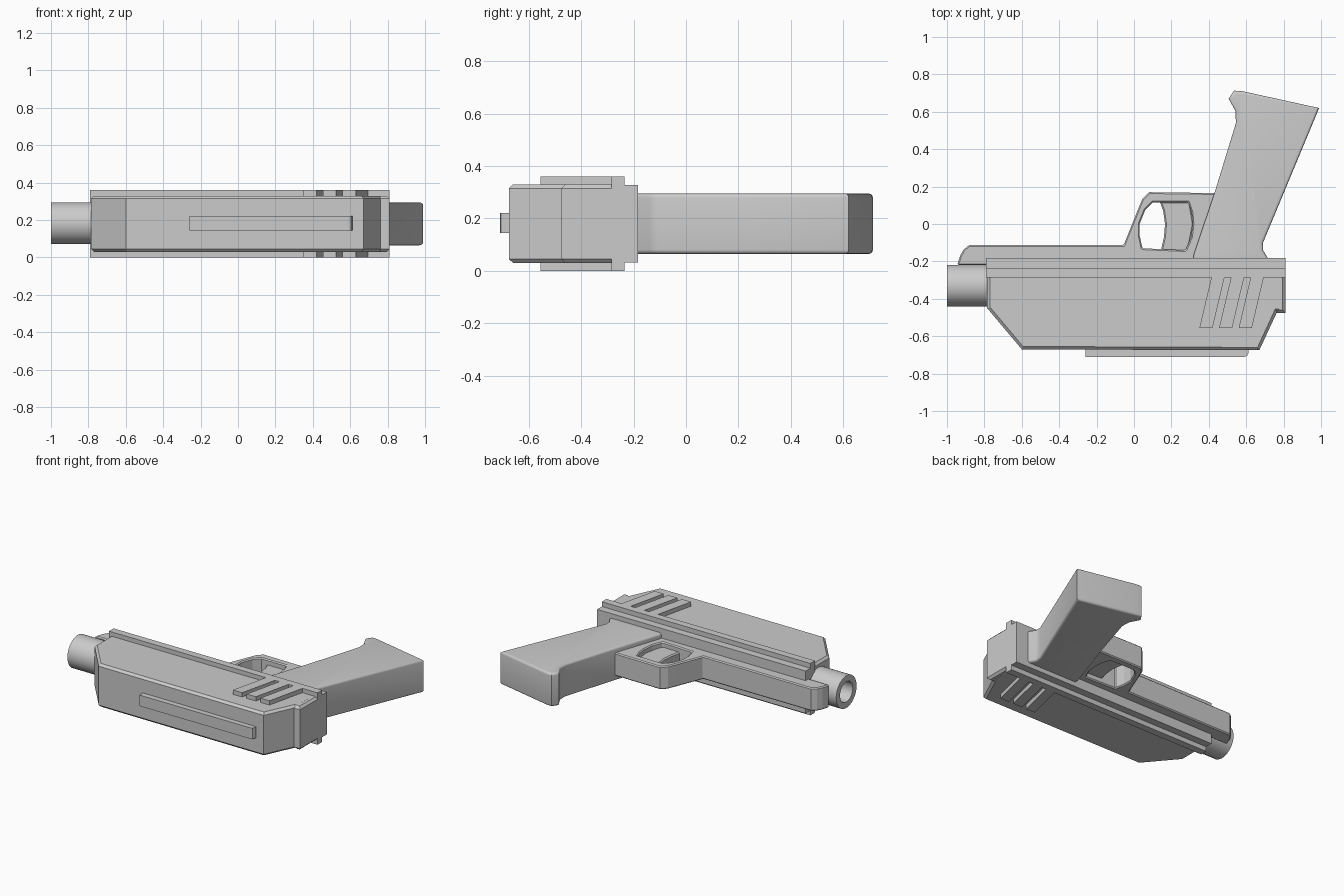
import bpy, bmesh, math
from mathutils import Matrix, Vector

if "Cube" in bpy.data.objects:
    bpy.data.objects.remove(bpy.data.objects["Cube"])

ZC = 0.18  # mid-plane of the model


def finish(bm, name, smooth=False):
    bmesh.ops.recalc_face_normals(bm, faces=bm.faces)
    me = bpy.data.meshes.new(name)
    bm.to_mesh(me)
    bm.free()
    ob = bpy.data.objects.new(name, me)
    bpy.context.collection.objects.link(ob)
    if smooth:
        bpy.ops.object.select_all(action='DESELECT')
        ob.select_set(True)
        bpy.context.view_layer.objects.active = ob
        bpy.ops.object.shade_smooth_by_angle(angle=math.radians(35))
    return ob


def prism(name, pts, half, zc=ZC, bevel=0, segs=1, smooth=False):
    """Extrude an xy profile along z, optionally bevelling the cap outlines."""
    bm = bmesh.new()
    base = bm.faces.new([bm.verts.new((x, y, zc - half)) for x, y in pts])
    ext = bmesh.ops.extrude_face_region(bm, geom=[base], use_keep_orig=True)
    bmesh.ops.translate(bm, vec=(0, 0, 2 * half),
                        verts=[v for v in ext['geom'] if isinstance(v, bmesh.types.BMVert)])
    bmesh.ops.recalc_face_normals(bm, faces=bm.faces)
    if bevel:
        rim = [e for e in bm.edges if abs(e.verts[0].co.z - e.verts[1].co.z) < 1e-5]
        bmesh.ops.bevel(bm, geom=rim, offset=bevel, segments=segs, profile=0.5,
                        affect='EDGES', clamp_overlap=True)
    return finish(bm, name, smooth)


def rect(x0, y0, x1, y1):
    return [(x0, y0), (x1, y0), (x1, y1), (x0, y1)]


# Slide with chamfered outline
prism("slide", [(-0.785, -0.25), (-0.785, -0.45), (-0.60, -0.67), (0.67, -0.675),
                (0.765, -0.47), (0.79, -0.47), (0.79, -0.25)], 0.15, bevel=0.022)
prism("rear_plate", rect(0.76, -0.475, 0.81, -0.25), 0.15, bevel=0.015)

# Side rail flange and the frame beneath it
prism("rail_flange", rect(-0.79, -0.285, 0.81, -0.235), 0.18)
prism("frame", rect(-0.79, -0.24, 0.81, -0.183), 0.147)

# Slanted grip ribs on both sides of the slide
for side in (-1, 1):
    for i in range(3):
        x = 0.35 + 0.105 * i
        prism(f"slide_rib_{i}_{'top' if side > 0 else 'bottom'}",
              [(x, -0.555), (x + 0.07, -0.555), (x + 0.135, -0.28), (x + 0.065, -0.28)],
              0.02, zc=ZC + side * 0.16)

# Raised strip along the slide
prism("sight_strip", [(-0.26, -0.66), (-0.26, -0.71), (0.59, -0.71), (0.605, -0.705),
                      (0.612, -0.69), (0.612, -0.66)], 0.038, zc=0.183)

# Hollow barrel turned around x
bm = bmesh.new()
ring = [bm.verts.new((x, -0.33 + r, 0.183)) for x, r in
        [(-0.75, 0.112), (-1.0, 0.112), (-1.0, 0.07), (-0.75, 0.07)]]
loop = [bm.edges.new((ring[i], ring[(i + 1) % 4])) for i in range(4)]
bmesh.ops.spin(bm, geom=ring + loop, cent=(0, -0.33, 0.183), axis=(1, 0, 0),
               angle=2 * math.pi, steps=32, use_merge=True)
bmesh.ops.remove_doubles(bm, verts=bm.verts, dist=1e-4)
finish(bm, "barrel", smooth=True)

# Underframe and trigger guard, cut through by the finger hole
guard = prism("underframe_guard",
              [(-0.945, -0.22), (-0.93, -0.17), (-0.91, -0.135), (-0.88, -0.112), (-0.055, -0.112),
               (0.02, 0.075), (0.045, 0.135), (0.08, 0.17), (0.46, 0.165), (0.46, -0.22)], 0.08)
hole = prism("finger_hole_cutter",
             [(0.045, -0.13), (0.03, -0.06), (0.03, 0.0), (0.06, 0.075), (0.10, 0.115),
              (0.29, 0.115), (0.308, 0.06), (0.313, 0.0), (0.305, -0.07), (0.275, -0.14)], 0.3)
hole.hide_render = True
hole.hide_set(True)
cut = guard.modifiers.new("hole", 'BOOLEAN')
cut.object = hole
cut.solver = 'EXACT'
bev = guard.modifiers.new("chamfer", 'BEVEL')
bev.width = 0.014
bev.segments = 1
bev.limit_method = 'ANGLE'
bev.angle_limit = math.radians(65)

# Trigger with a concave front
prism("trigger", [(0.138, 0.12), (0.156, 0.07), (0.166, 0.0), (0.16, -0.07), (0.142, -0.15),
                  (0.29, -0.15), (0.32, 0.0), (0.30, 0.12)], 0.045, bevel=0.008, smooth=True)

# Rounded hand grip
prism("grip", [(0.315, -0.21), (0.32, -0.16), (0.43, 0.165), (0.545, 0.54), (0.542, 0.605),
               (0.506, 0.67), (0.535, 0.713), (0.58, 0.71), (0.99, 0.62), (0.69, -0.10),
               (0.69, -0.14), (0.72, -0.19), (0.72, -0.21)],
      0.115, bevel=0.035, segs=4, smooth=True)
